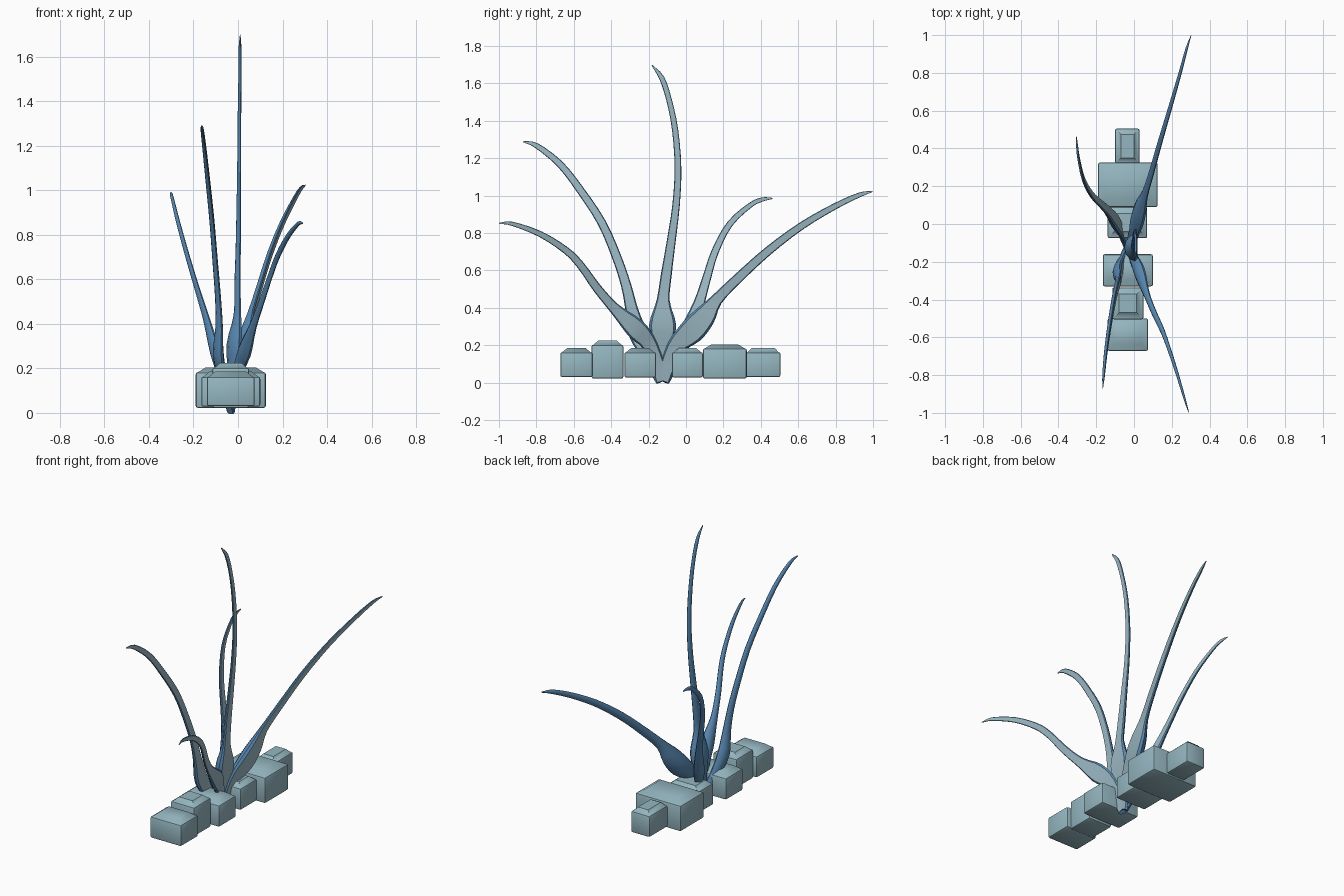
import bpy, bmesh, math
from mathutils import Vector


def material(name, color):
    m = bpy.data.materials.new(name)
    m.diffuse_color = color
    return m


STONE = material("stone_teal", (0.30, 0.47, 0.53, 1))
BLUE = material("leaf_blue", (0.10, 0.25, 0.45, 1))
FACE = material("leaf_face", (0.33, 0.48, 0.55, 1))


def finish(name, bm, mats, angle):
    bmesh.ops.recalc_face_normals(bm, faces=bm.faces[:])
    me = bpy.data.meshes.new(name)
    bm.to_mesh(me)
    bm.free()
    ob = bpy.data.objects.new(name, me)
    bpy.context.collection.objects.link(ob)
    for m in mats:
        me.materials.append(m)
    bpy.ops.object.select_all(action='DESELECT')
    ob.select_set(True)
    bpy.context.view_layer.objects.active = ob
    bpy.ops.object.shade_smooth_by_angle(angle=math.radians(angle))
    return ob


# Stone: softened block with a shallow raised top
def stone(name, x0, x1, y0, y1, z0, z1):
    bm = bmesh.new()
    bmesh.ops.create_cube(bm, size=1)
    rim = z1 - 0.022
    for v in bm.verts:
        v.co = ((x0 + x1) / 2 + v.co.x * (x1 - x0),
                (y0 + y1) / 2 + v.co.y * (y1 - y0),
                rim if v.co.z > 0 else z0)
    bmesh.ops.bevel(bm, geom=bm.edges[:], offset=0.01, segments=2,
                    profile=0.5, affect='EDGES')
    top = max(bm.faces, key=lambda f: f.calc_center_median().z)
    bmesh.ops.inset_individual(bm, faces=[top],
                               thickness=0.22 * min(x1 - x0, y1 - y0))
    for v in top.verts:
        v.co.z = z1
    finish(name, bm, [STONE], 40)


# Smooth curve through the control points (x, y, z, width)
def smooth_path(pts, steps=3):
    p = [Vector(q) for q in pts]
    p = [2 * p[0] - p[1]] + p + [2 * p[-1] - p[-2]]
    out = []
    for i in range(1, len(p) - 2):
        a, b, c, d = p[i - 1:i + 3]
        for s in range(steps):
            t = s / steps
            out.append(0.5 * (2 * b + (c - a) * t + (2 * a - 5 * b + 4 * c - d) * t * t
                              + (3 * b - a - 3 * c + d) * t ** 3))
    return out + [p[-2]]


# Leaf section (across, depth): flat face, small rim, rounded back
SECTION = [(-0.41, 0), (0.41, 0), (0.5, -0.10), (0.43, -0.27), (0.24, -0.43),
           (0, -0.48), (-0.24, -0.43), (-0.43, -0.27), (-0.5, -0.10)]


def leaf(name, pts):
    path = smooth_path([(-0.03, -0.125, 0.012, 0.075)] + pts)
    bm = bmesh.new()
    rings = []
    for i, q in enumerate(path):
        t = (path[min(i + 1, len(path) - 1)] - path[max(i - 1, 0)]).to_3d().normalized()
        n = Vector((1, 0, 0))
        n = (n - n.dot(t) * t).normalized()
        side = t.cross(n)
        w = max(q[3], 0.004)
        rings.append([bm.verts.new(q.to_3d() + side * a * w + n * (d + 0.2) * w)
                      for a, d in SECTION])
    k = len(SECTION)
    for r, s in zip(rings, rings[1:]):
        for j in range(k):
            f = bm.faces.new((r[j], r[(j + 1) % k], s[(j + 1) % k], s[j]))
            f.material_index = 1 if j == 0 else 0
    bm.faces.new(rings[0])
    bm.faces.new(rings[-1])
    finish(name, bm, [BLUE, FACE], 45)


# Row of stones
for i, dims in enumerate([
        (-0.10, 0.03, 0.32, 0.505, 0.03, 0.185),
        (-0.19, 0.125, 0.09, 0.325, 0.022, 0.205),
        (-0.14, 0.07, -0.075, 0.09, 0.028, 0.185),
        (-0.165, 0.10, -0.33, -0.16, 0.028, 0.185),
        (-0.115, 0.05, -0.505, -0.335, 0.022, 0.225),
        (-0.14, 0.075, -0.672, -0.50, 0.03, 0.185)]):
    stone(f"stone_{i + 1}", *dims)

# Leaves fanning out of one root
leaf("leaf_centre", [
    (-0.02, -0.125, 0.18, 0.10), (-0.01, -0.125, 0.31, 0.145), (0.0, -0.122, 0.44, 0.07),
    (0.0, -0.105, 0.58, 0.058), (0.003, -0.08, 0.75, 0.048), (0.005, -0.053, 0.95, 0.04),
    (0.007, -0.043, 1.15, 0.036), (0.008, -0.058, 1.35, 0.033), (0.01, -0.09, 1.51, 0.03),
    (0.01, -0.13, 1.63, 0.028), (0.01, -0.182, 1.697, 0.006)])
leaf("leaf_back_long", [
    (-0.005, -0.06, 0.185, 0.09), (0.02, 0.03, 0.275, 0.135), (0.04, 0.10, 0.355, 0.12),
    (0.06, 0.165, 0.445, 0.065), (0.095, 0.28, 0.56, 0.053), (0.14, 0.44, 0.705, 0.047),
    (0.193, 0.62, 0.84, 0.04), (0.245, 0.80, 0.945, 0.033), (0.28, 0.93, 1.005, 0.025),
    (0.302, 0.997, 1.022, 0.006)])
leaf("leaf_back_short", [
    (-0.07, -0.04, 0.16, 0.07), (-0.10, 0.01, 0.27, 0.09), (-0.14, 0.068, 0.42, 0.06),
    (-0.18, 0.108, 0.55, 0.047), (-0.225, 0.155, 0.70, 0.04), (-0.267, 0.235, 0.85, 0.034),
    (-0.292, 0.345, 0.95, 0.027), (-0.30, 0.41, 0.98, 0.022), (-0.304, 0.463, 0.985, 0.006)])
leaf("leaf_front_tall", [
    (-0.065, -0.20, 0.15, 0.08), (-0.085, -0.255, 0.26, 0.10), (-0.082, -0.29, 0.39, 0.068),
    (-0.088, -0.32, 0.52, 0.055), (-0.10, -0.37, 0.67, 0.05), (-0.115, -0.45, 0.855, 0.046),
    (-0.133, -0.565, 1.03, 0.042), (-0.148, -0.675, 1.17, 0.037), (-0.16, -0.80, 1.268, 0.028),
    (-0.165, -0.87, 1.288, 0.006)])
leaf("leaf_front_low", [
    (0.0, -0.19, 0.195, 0.08), (0.035, -0.27, 0.29, 0.11), (0.07, -0.38, 0.395, 0.06),
    (0.108, -0.475, 0.505, 0.048), (0.15, -0.565, 0.63, 0.042), (0.18, -0.645, 0.71, 0.038),
    (0.225, -0.78, 0.795, 0.032), (0.27, -0.93, 0.85, 0.022), (0.29, -0.998, 0.852, 0.006)])
